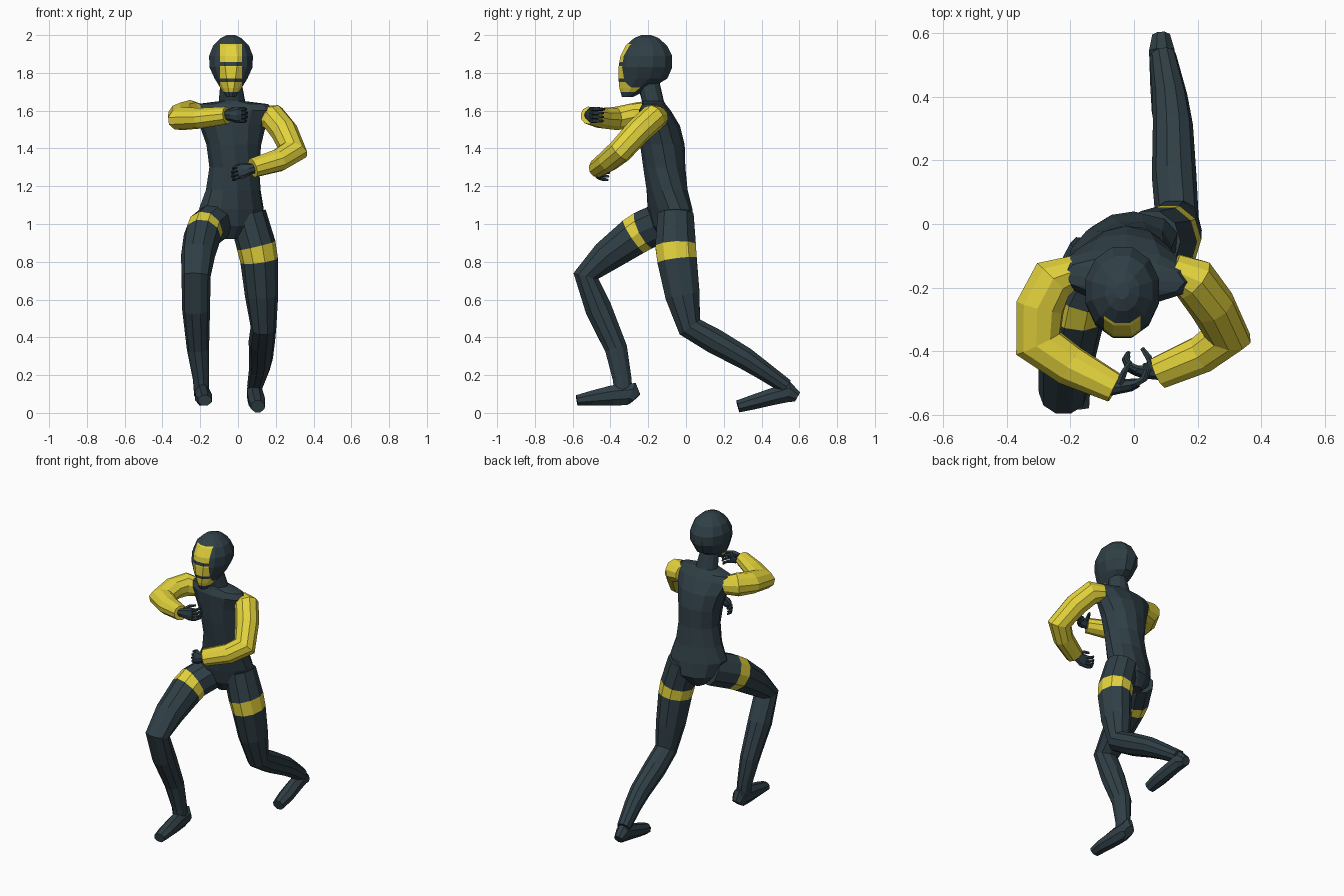
import bpy, bmesh, math
from mathutils import Vector


def material(name, rgb):
    m = bpy.data.materials.new(name)
    m.diffuse_color = (*rgb, 1)
    return m


DARK = material("dark slate", (0.029, 0.050, 0.062))
YELLOW = material("bright yellow", (0.77, 0.65, 0.045))


def finish(name, bm, mats):
    bmesh.ops.recalc_face_normals(bm, faces=bm.faces[:])
    me = bpy.data.meshes.new(name)
    bm.to_mesh(me)
    bm.free()
    for m in mats:
        me.materials.append(m)
    ob = bpy.data.objects.new(name, me)
    bpy.context.collection.objects.link(ob)
    return ob


def skin(rings, sides, bands=(), phase=0.0):
    """Join elliptical rings (centre, half axis u, half axis v) into a closed body."""
    bm = bmesh.new()
    loops = []
    for c, u, v in rings:
        angles = [2 * math.pi * (i + phase) / sides for i in range(sides)]
        loops.append([bm.verts.new(c + u * math.cos(a) + v * math.sin(a)) for a in angles])
    for k in range(len(loops) - 1):
        a, b = loops[k], loops[k + 1]
        for i in range(sides):
            j = (i + 1) % sides
            f = bm.faces.new((a[i], a[j], b[j], b[i]))
            f.material_index = 1 if k in bands else 0
    bm.faces.new(loops[0])
    bm.faces.new(loops[-1])
    return bm


def tube(name, pts, ref, mats, sides=10, bands=(), phase=0.0):
    """Limb through points (x, y, z, half width along ref, half depth)."""
    cs = [Vector(p[:3]) for p in pts]
    rings = []
    for i, c in enumerate(cs):
        t = Vector()
        if i > 0:
            t += (c - cs[i - 1]).normalized()
        if i < len(cs) - 1:
            t += (cs[i + 1] - c).normalized()
        t.normalize()
        u = (ref - t * ref.dot(t)).normalized()
        rings.append((c, u * pts[i][3], t.cross(u) * pts[i][4]))
    return finish(name, skin(rings, sides, bands, phase), mats)


def flat_rings(rows):
    """Horizontal rings from (z, x, y, half width, half depth, yaw)."""
    out = []
    for z, x, y, rx, ry, yaw in rows:
        a = math.radians(yaw)
        out.append((Vector((x, y, z)), Vector((math.cos(a), math.sin(a), 0)) * rx,
                    Vector((-math.sin(a), math.cos(a), 0)) * ry))
    return out


X = Vector((1, 0, 0))

# Torso with twisted pelvis, shoulders and neck
torso = [
    (0.92, -0.045, -0.07, 0.05, 0.06, 20),
    (0.99, -0.035, -0.07, 0.14, 0.105, 20),
    (1.08, -0.035, -0.085, 0.18, 0.11, 18),
    (1.18, -0.025, -0.10, 0.148, 0.11, 12),
    (1.30, -0.02, -0.115, 0.132, 0.112, 5),
    (1.42, -0.022, -0.125, 0.145, 0.118, 0),
    (1.52, -0.028, -0.14, 0.175, 0.108, -3),
    (1.60, -0.03, -0.165, 0.215, 0.085, -4),
    (1.635, -0.03, -0.17, 0.19, 0.062, -4),
    (1.65, -0.032, -0.175, 0.07, 0.058, 0),
    (1.75, -0.037, -0.20, 0.056, 0.06, 0),
]
finish("torso", skin(flat_rings(torso), 12), [DARK])

# Head: faceted egg with the face bars cut into its front
HX = -0.037
head = [
    (1.672, HX, -0.31, 0.025, 0.03, 0),
    (1.72, HX, -0.268, 0.058, 0.088, 0),
    (1.77, HX, -0.228, 0.09, 0.134, 0),
    (1.83, HX, -0.215, 0.118, 0.147, 0),
    (1.89, HX, -0.21, 0.12, 0.142, 0),
    (1.945, HX, -0.21, 0.098, 0.113, 0),
    (1.985, HX, -0.21, 0.055, 0.066, 0),
    (2.0, HX, -0.21, 0.022, 0.026, 0),
]
bars = [(1.70, 1.752), (1.77, 1.837), (1.858, 1.952)]
bm = skin(flat_rings(head), 12, phase=0.5)
cuts = [((0, 0, z), (0, 0, 1)) for bar in bars for z in bar]
cuts += [((HX + s * 0.057, 0, 0), (1, 0, 0)) for s in (-1, 1)]
for co, no in cuts:
    bmesh.ops.bisect_plane(bm, geom=bm.verts[:] + bm.edges[:] + bm.faces[:],
                           plane_co=co, plane_no=no, dist=1e-5)
for f in bm.faces:
    c = f.calc_center_median()
    if c.y < -0.25 and abs(c.x - HX) < 0.057 and any(a < c.z < b for a, b in bars):
        f.material_index = 1
finish("head", bm, [DARK, YELLOW])

# Legs, each with a yellow thigh band
tube("right_leg", [
    (-0.11, -0.10, 1.02, 0.10, 0.11), (-0.175, -0.22, 0.968, 0.10, 0.11),
    (-0.188, -0.275, 0.935, 0.10, 0.107), (-0.212, -0.42, 0.83, 0.09, 0.088),
    (-0.222, -0.53, 0.725, 0.077, 0.07), (-0.222, -0.463, 0.55, 0.074, 0.074),
    (-0.212, -0.37, 0.34, 0.059, 0.062), (-0.196, -0.338, 0.18, 0.043, 0.052),
    (-0.192, -0.33, 0.09, 0.04, 0.05)], X, [DARK, YELLOW], bands=(1,))
tube("left_leg", [
    (0.05, -0.055, 1.05, 0.10, 0.10), (0.097, -0.055, 0.885, 0.104, 0.113),
    (0.112, -0.047, 0.807, 0.10, 0.11), (0.125, -0.018, 0.62, 0.088, 0.096),
    (0.135, 0.02, 0.455, 0.068, 0.07), (0.126, 0.15, 0.38, 0.07, 0.07),
    (0.122, 0.31, 0.29, 0.063, 0.062), (0.113, 0.40, 0.23, 0.055, 0.053),
    (0.09, 0.53, 0.14, 0.042, 0.042)], X, [DARK, YELLOW], bands=(1,))

# Feet: chamfered blocks running heel to toe
tube("right_foot", [
    (-0.188, -0.268, 0.075, 0.03, 0.037), (-0.19, -0.29, 0.10, 0.042, 0.068),
    (-0.187, -0.39, 0.092, 0.045, 0.058), (-0.18, -0.50, 0.078, 0.047, 0.042),
    (-0.176, -0.578, 0.066, 0.038, 0.03)], X, [DARK], sides=8, phase=0.5)
tube("left_foot", [
    (0.085, 0.59, 0.085, 0.03, 0.03), (0.087, 0.545, 0.11, 0.043, 0.058),
    (0.093, 0.45, 0.084, 0.046, 0.048), (0.10, 0.36, 0.058, 0.048, 0.042),
    (0.105, 0.275, 0.034, 0.038, 0.035)], X, [DARK], sides=8, phase=0.5)


# Arms: bent sleeves lying in the plane of shoulder, elbow and wrist
def arm(name, pts):
    s, e, w = (Vector(pts[i][:3]) for i in (1, 3, -1))
    tube(name, pts, (s - e).cross(w - e).normalized(), [YELLOW])


arm("right_arm", [
    (-0.185, -0.145, 1.572, 0.058, 0.05), (-0.255, -0.175, 1.585, 0.072, 0.075),
    (-0.295, -0.26, 1.578, 0.066, 0.078), (-0.30, -0.375, 1.558, 0.062, 0.08),
    (-0.20, -0.445, 1.56, 0.055, 0.066), (-0.06, -0.515, 1.575, 0.047, 0.048)])
arm("left_arm", [
    (0.12, -0.14, 1.57, 0.055, 0.05), (0.187, -0.175, 1.562, 0.072, 0.075),
    (0.245, -0.255, 1.49, 0.07, 0.073), (0.293, -0.35, 1.385, 0.066, 0.078),
    (0.215, -0.408, 1.337, 0.06, 0.063), (0.078, -0.467, 1.297, 0.05, 0.055)])


# Hands: palm, four curled fingers and a thumb
def hand(side, wrist, along, curl, up):
    o, d, n, w = (Vector(v) for v in (wrist, along, curl, up))
    d.normalize()

    def part(name, steps, ref, sides):
        pts = [(*(o + d * a + n * b + w * c), r1, r2) for a, b, c, r1, r2 in steps]
        tube(f"{side}_{name}", pts, ref, [DARK], sides=sides)

    part("palm", [(-0.02, 0, 0, 0.026, 0.024), (0.015, 0, 0, 0.03, 0.022),
                  (0.05, 0, 0, 0.042, 0.02), (0.075, 0.004, 0, 0.04, 0.014)], w, 8)
    for i in range(4):
        h = (i - 1.5) * 0.021
        k = 1.0 if i in (1, 2) else 0.85
        part(f"finger_{i + 1}", [(0.065, 0.002, h, 0.011, 0.012),
                                 (0.065 + 0.03 * k, 0.014, h, 0.01, 0.011),
                                 (0.065 + 0.042 * k, 0.04, h, 0.009, 0.009),
                                 (0.065 + 0.032 * k, 0.062, h, 0.006, 0.006)], w, 6)
    part("thumb", [(0.015, 0.01, 0.02, 0.013, 0.013), (0.03, 0.045, 0.032, 0.011, 0.011),
                   (0.05, 0.075, 0.03, 0.007, 0.007)], w, 6)


hand("right_hand", (-0.06, -0.513, 1.577), (1, 0.15, 0), (0, 1, 0), (0, 0, 1))
hand("left_hand", (0.075, -0.467, 1.293), (-1, 0.05, -0.2), (0, 0.9, -0.2), (0, 0.2, 0.95))
